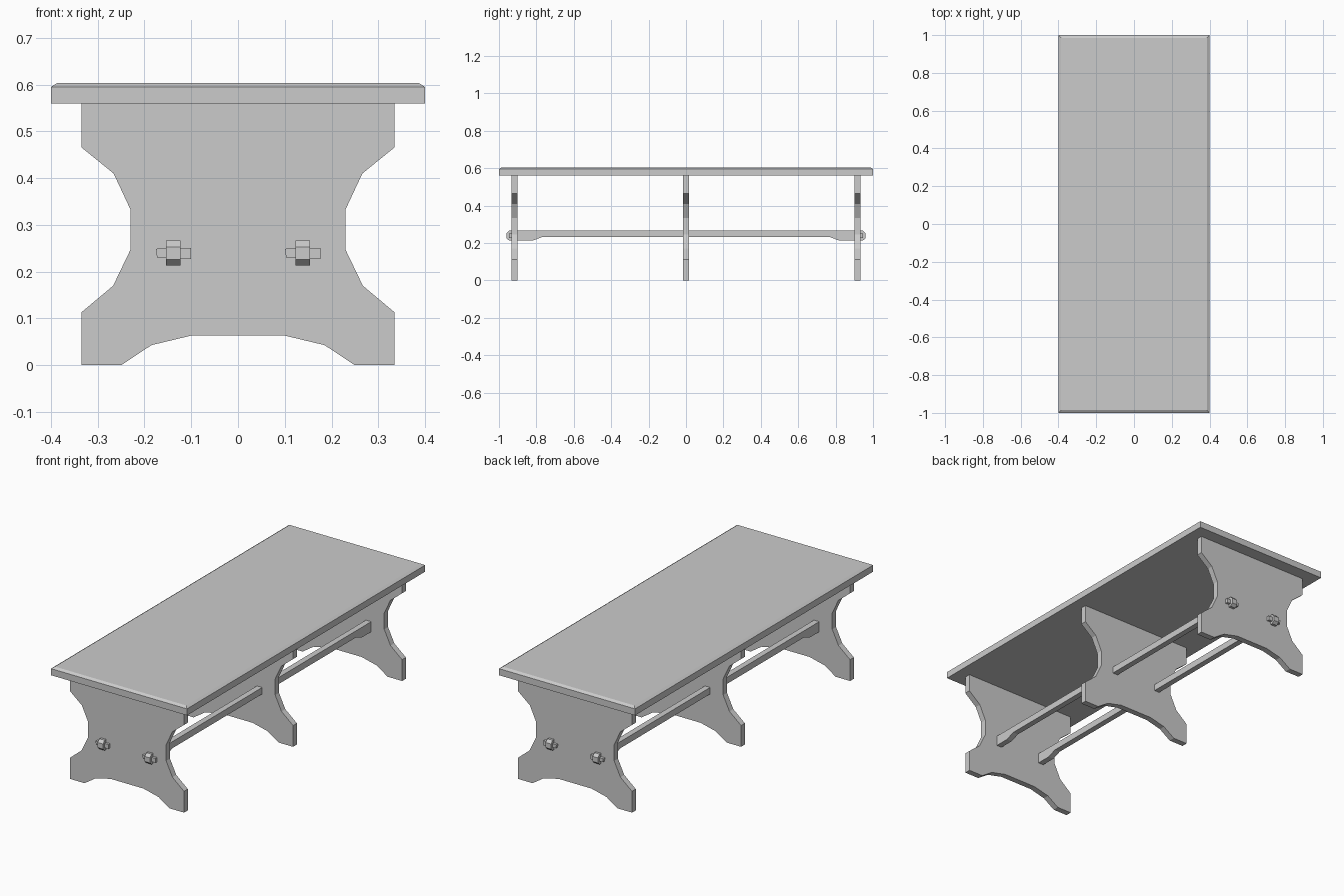
import bpy
import bmesh

cube = bpy.data.objects.get("Cube")
if cube:
    bpy.data.objects.remove(cube, do_unlink=True)

# Single plain grey
GREY = (0.6, 0.6, 0.6, 1)
grey = bpy.data.materials.new("plain grey")
grey.use_nodes = True
grey.diffuse_color = GREY
grey.node_tree.nodes["Principled BSDF"].inputs["Base Color"].default_value = GREY


def extrude_profile(name, points, offset):
    """Solid made from a closed 3D outline pushed along an offset."""
    bm = bmesh.new()
    face = bm.faces.new([bm.verts.new(p) for p in points])
    result = bmesh.ops.extrude_face_region(bm, geom=[face])
    moved = [g for g in result["geom"] if isinstance(g, bmesh.types.BMVert)]
    bmesh.ops.translate(bm, verts=moved, vec=offset)
    bmesh.ops.recalc_face_normals(bm, faces=bm.faces)
    mesh = bpy.data.meshes.new(name)
    bm.to_mesh(mesh)
    bm.free()
    mesh.materials.append(grey)
    obj = bpy.data.objects.new(name, mesh)
    bpy.context.collection.objects.link(obj)
    return obj


# Tabletop slab with a chamfered upper rim
W, L, BOTTOM, RIM, TOP, INSET = 0.4, 1.0, 0.56, 0.595, 0.604, 0.014
corners = [(-W, -L), (W, -L), (W, L), (-W, L)]
top = extrude_profile("tabletop", [(x, y, BOTTOM) for x, y in corners], (0, 0, RIM - BOTTOM))
bm = bmesh.new()
bm.from_mesh(top.data)
bm.faces.ensure_lookup_table()
upper = max(bm.faces, key=lambda f: f.calc_center_median().z)
cap = bmesh.ops.extrude_face_region(bm, geom=[upper])
for v in [g for g in cap["geom"] if isinstance(g, bmesh.types.BMVert)]:
    v.co.x *= (W - INSET) / W
    v.co.y *= (L - INSET) / L
    v.co.z = TOP
bmesh.ops.delete(bm, geom=[f for f in bm.faces if all(abs(v.co.z - RIM) < 0.001 for v in f.verts)],
                 context="FACES_ONLY")
bmesh.ops.recalc_face_normals(bm, faces=bm.faces)
bm.to_mesh(top.data)
bm.free()

# Trestle panels: half outline mirrored in x
half = [(0.335, 0.56), (0.335, 0.466), (0.266, 0.41), (0.23, 0.333), (0.23, 0.247),
        (0.267, 0.17), (0.335, 0.113), (0.335, 0), (0.25, 0), (0.185, 0.043), (0.097, 0.064)]
outline = half + [(-x, z) for x, z in reversed(half)]
THICK = 0.032
for name, y in (("front_trestle", -0.916), ("middle_trestle", 0), ("back_trestle", 0.916)):
    extrude_profile(name, [(x, y - THICK / 2, z) for x, z in outline], (0, THICK, 0))

# Stretcher rails with deeper, chamfered ends, and wedges locking them outside the trestles
rail_half = [(0.77, 0.232), (0.82, 0.213), (0.945, 0.213), (0.96, 0.226), (0.96, 0.253), (0.945, 0.267)]
rail = rail_half + [(-y, z) for y, z in reversed(rail_half)]
RAIL_X, RAIL_W = 0.138, 0.031
wedge = [(-0.038, 0.249), (0.038, 0.251), (0.038, 0.227), (-0.035, 0.23)]
for side, sx in (("left", 1), ("right", -1)):
    x0 = sx * RAIL_X
    extrude_profile(side + "_stretcher", [(x0 - RAIL_W / 2, y, z) for y, z in rail], (RAIL_W, 0, 0))
    for end, sy in (("front", -1), ("back", 1)):
        extrude_profile(f"{end}_{side}_wedge",
                        [(x0 + x, sy * 0.92, z) for x, z in wedge], (0, sy * 0.026, 0))
